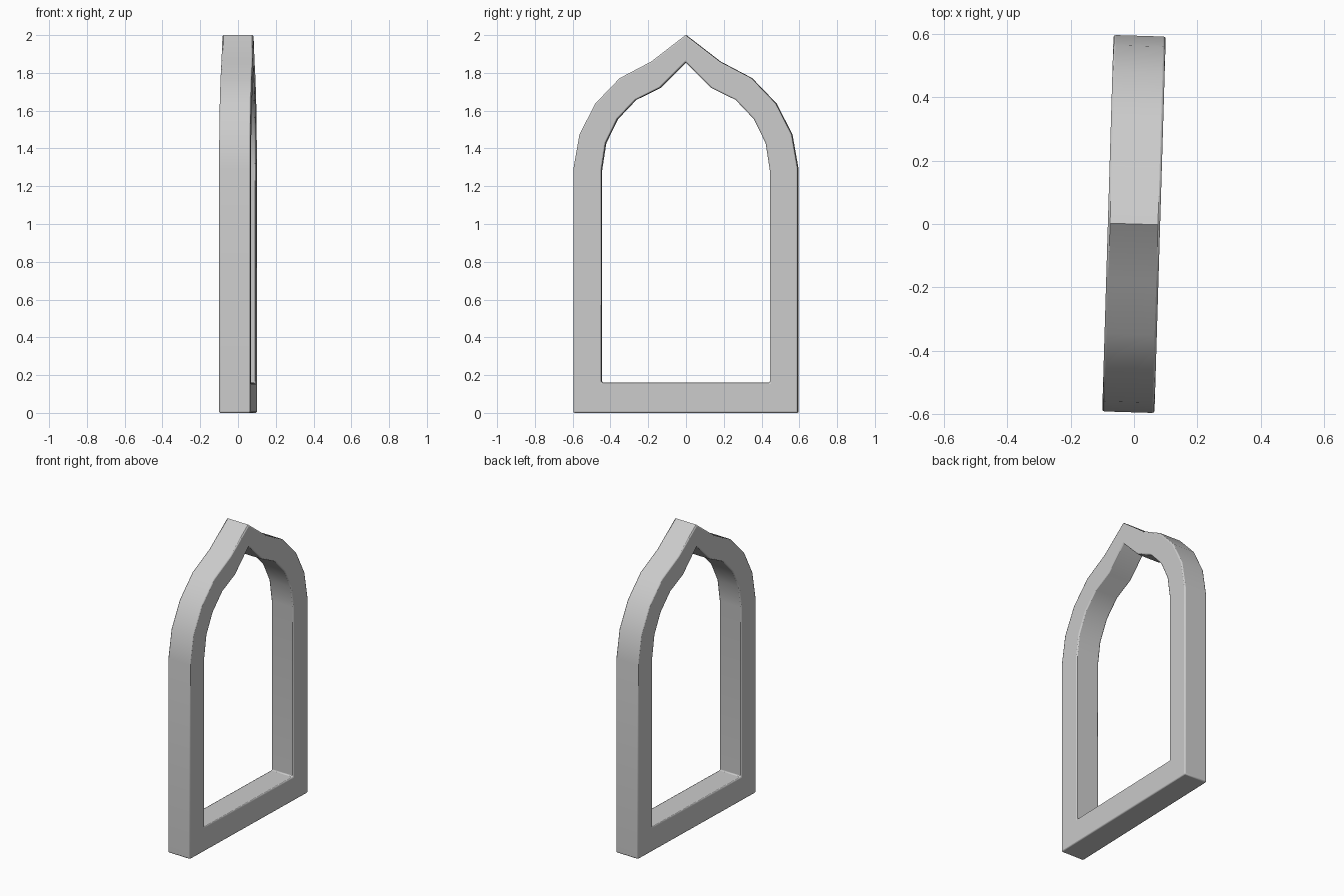
import bpy, bmesh, math
from mathutils import Matrix

if "Cube" in bpy.data.objects:
    bpy.data.objects.remove(bpy.data.objects["Cube"])

DEPTH = 0.165

# Half profiles (y, z) from the bottom corner up to the apex
outer = [(0.594, 0), (0.594, 1.293), (0.562, 1.474), (0.478, 1.638),
         (0.349, 1.772), (0.182, 1.86), (0, 2.0)]
inner = [(0.446, 0.16), (0.446, 1.286), (0.424, 1.428), (0.362, 1.555),
         (0.265, 1.657), (0.137, 1.72), (0, 1.857)]


def full_loop(half):
    return half + [(-y, z) for y, z in reversed(half[:-1])]


def ring(bm, half, x):
    return [bm.verts.new((x, y, z)) for y, z in full_loop(half)]


# Pointed arch window frame: four rings joined into a closed tube
bm = bmesh.new()
h = DEPTH / 2
rings = [ring(bm, outer, h), ring(bm, outer, -h),
         ring(bm, inner, -h), ring(bm, inner, h)]
n = len(rings[0])
for k in range(4):
    a, b = rings[k], rings[(k + 1) % 4]
    for i in range(n):
        j = (i + 1) % n
        bm.faces.new((a[i], a[j], b[j], b[i]))
bmesh.ops.recalc_face_normals(bm, faces=bm.faces)
# The frame stands slightly turned
bmesh.ops.rotate(bm, verts=bm.verts, cent=(0, 0, 0),
                 matrix=Matrix.Rotation(-0.03, 3, 'Z'))

mesh = bpy.data.meshes.new("arched_window_frame")
bm.to_mesh(mesh)
bm.free()
frame = bpy.data.objects.new("arched_window_frame", mesh)
bpy.context.collection.objects.link(frame)

# Small rounding on the square edges only; the apex stays crisp
bevel = frame.modifiers.new("edge_rounding", 'BEVEL')
bevel.width = 0.007
bevel.segments = 2
bevel.limit_method = 'ANGLE'
bevel.angle_limit = math.radians(80)

bpy.context.view_layer.objects.active = frame
frame.select_set(True)
bpy.ops.object.shade_smooth_by_angle(angle=math.radians(30))
